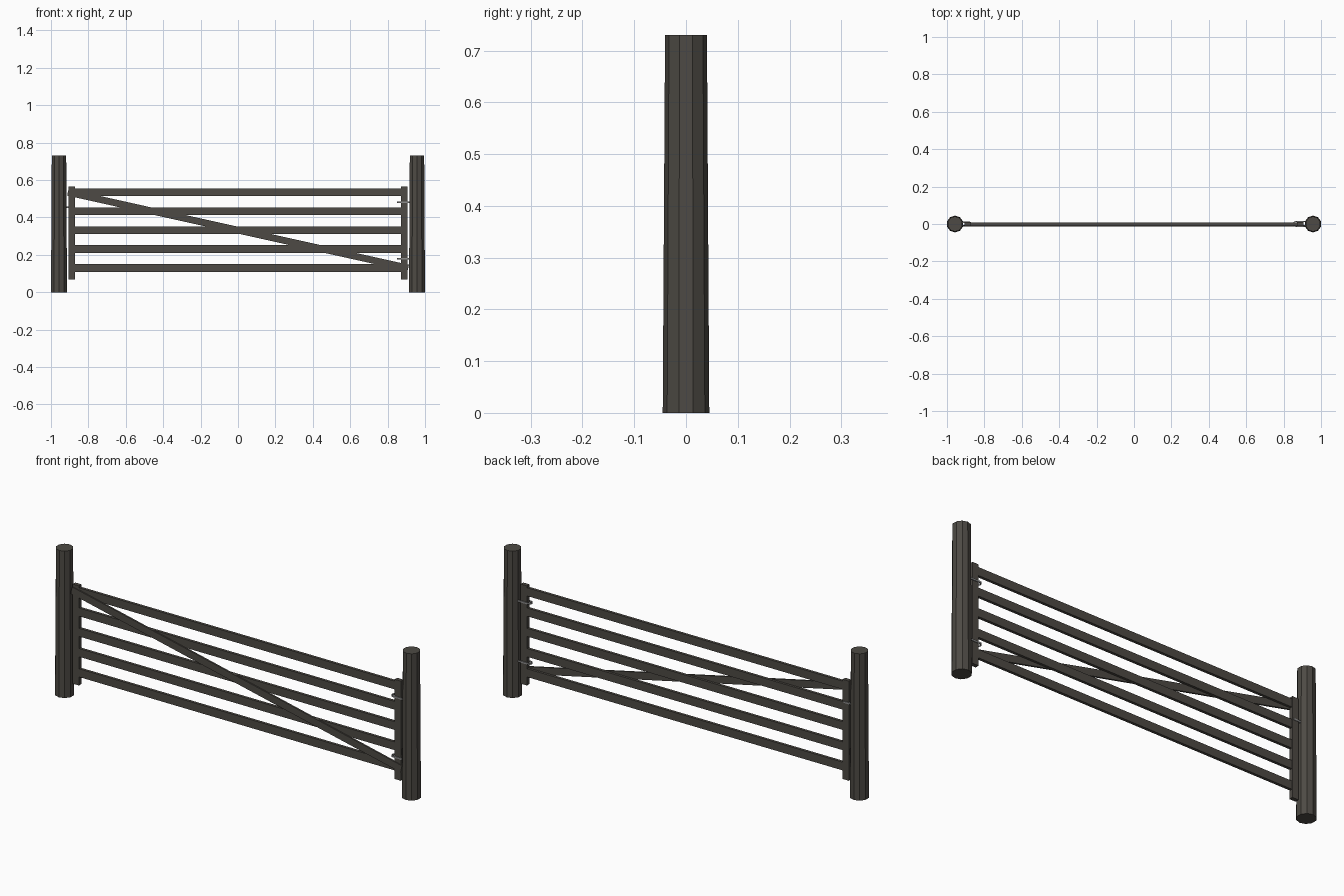
import bpy, bmesh, math
from mathutils import Matrix

if "Cube" in bpy.data.objects:
    bpy.data.objects.remove(bpy.data.objects["Cube"])


def material(name, rgb):
    m = bpy.data.materials.new(name)
    m.diffuse_color = (*rgb, 1)
    m.use_nodes = True
    m.node_tree.nodes["Principled BSDF"].inputs["Base Color"].default_value = m.diffuse_color
    return m


wood = material("dark weathered wood", (0.075, 0.068, 0.058))
metal = material("grey metal", (0.27, 0.27, 0.27))


def finish(name, bm, mat):
    mesh = bpy.data.meshes.new(name)
    bm.to_mesh(mesh)
    bm.free()
    mesh.materials.append(mat)
    ob = bpy.data.objects.new(name, mesh)
    bpy.context.collection.objects.link(ob)
    return ob


def box(name, centre, size, mat, tilt=0):
    bm = bmesh.new()
    bmesh.ops.create_cube(bm, size=1, matrix=Matrix.Translation(centre)
                          @ Matrix.Rotation(tilt, 4, 'Y')
                          @ Matrix.Diagonal((*size, 1)))
    return finish(name, bm, mat)


def strap(name, x0, x1, z, half_y, mat, side):
    """Thin U-shaped strap round a stile, open end rounded away from the post."""
    t, h, n = 0.004, 0.008, 6
    # side = +1: post lies towards +x
    post_x, far_x = (x1, x0) if side > 0 else (x0, x1)
    arc = lambda r: [(far_x + side * (half_y - r * math.sin(math.pi * i / n)),
                      r * math.cos(math.pi * i / n)) for i in range(n + 1)]
    outer = [(post_x, half_y)] + arc(half_y) + [(post_x, -half_y)]
    inner = [(post_x, half_y - t)] + arc(half_y - t) + [(post_x, t - half_y)]
    bm = bmesh.new()
    rings = [[bm.verts.new((x, y, z + dz)) for x, y in loop]
             for loop, dz in ((outer, -h / 2), (outer, h / 2), (inner, h / 2), (inner, -h / 2))]
    for i in range(len(outer) - 1):
        for k in range(4):
            a, b = rings[k], rings[(k + 1) % 4]
            bm.faces.new((a[i], a[i + 1], b[i + 1], b[i]))
    for i in (0, -1):
        bm.faces.new([r[i] for r in rings])
    bmesh.ops.recalc_face_normals(bm, faces=bm.faces)
    return finish(name, bm, mat)


for side, label in ((-1, "left"), (1, "right")):
    # Ten-sided tapered post
    bm = bmesh.new()
    bmesh.ops.create_cone(bm, cap_ends=True, segments=10, radius1=0.045, radius2=0.0405,
                          depth=0.73, matrix=Matrix.Translation((side * 0.957, 0, 0.365)))
    finish(label + "_post", bm, wood)
    # Upright at the end of the gate
    box(label + "_stile", (side * 0.888, 0, 0.317), (0.034, 0.02, 0.497), wood)

# Five horizontal rails
for i in range(5):
    box(f"rail_{i + 1}", (0, 0, 0.13 + i * 0.101), (1.79, 0.014, 0.041), wood)

# Diagonal brace on the front face
dx, dz = 1.82, 0.405
box("diagonal_brace", (0, -0.009, 0.332), (math.hypot(dx, dz), 0.009, 0.036),
    wood, math.atan2(dz, dx))

# Hinges on the right, latch on the left
strap("upper_hinge", 0.85, 0.918, 0.48, 0.015, metal, 1)
strap("lower_hinge", 0.85, 0.918, 0.18, 0.015, metal, 1)
box("latch", (-0.902, 0.009, 0.455), (0.05, 0.008, 0.008), metal)
